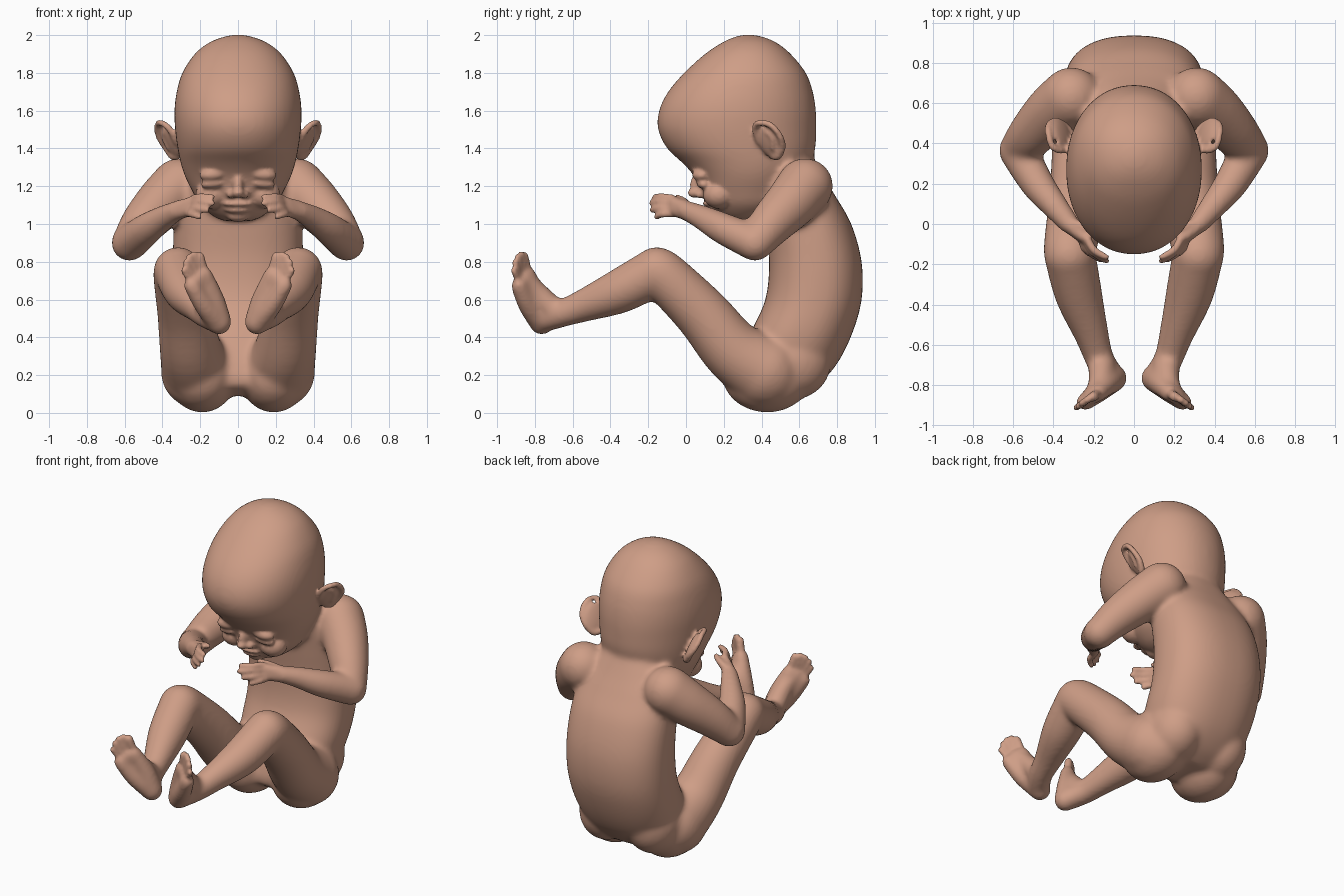
import bpy, bmesh, math
from mathutils import Matrix, Vector

if "Cube" in bpy.data.objects:
    bpy.data.objects.remove(bpy.data.objects["Cube"])

V, F = [], []          # points and faces of the form being built

# one unit sphere reused for every rounded part
tmp = bmesh.new()
bmesh.ops.create_icosphere(tmp, subdivisions=3, radius=1)
tmp.verts.index_update()
SPH_V = [v.co.copy() for v in tmp.verts]
SPH_F = [[v.index for v in f.verts] for f in tmp.faces]
tmp.free()


def spline(rows, n):
    """Catmull-Rom interpolation of rows of numbers."""
    out = []
    for i in range(len(rows) - 1):
        p0, p1 = rows[max(i - 1, 0)], rows[i]
        p2, p3 = rows[i + 1], rows[min(i + 2, len(rows) - 1)]
        for k in range(n):
            t = k / n
            out.append([0.5 * (2 * b + (c - a) * t + (2 * a - 5 * b + 4 * c - d) * t * t
                               + (3 * b - a - 3 * c + d) * t ** 3)
                        for a, b, c, d in zip(p0, p1, p2, p3)])
    out.append(list(rows[-1]))
    return out


def add(points, faces, flip=False):
    o = len(V)
    V.extend(tuple(p) for p in points)
    F.extend([o + i for i in (f[::-1] if flip else f)] for f in faces)


def add_pair(points, faces):
    """Add a part and its mirror image."""
    add(points, faces)
    add([(-p[0], p[1], p[2]) for p in points], faces, True)


def loft_faces(rings, n):
    fs = [[r * n + k, r * n + (k + 1) % n, (r + 1) * n + (k + 1) % n, (r + 1) * n + k]
          for r in range(rings - 1) for k in range(n)]
    return fs + [list(range(n))[::-1], list(range((rings - 1) * n, rings * n))]


def stack(rows, power=2.0, n=48):
    """Horizontal rings from rows of (z, y_front, y_back, half_width)."""
    rows, pts = spline(rows, 5), []
    for z, yf, yb, w in rows:
        for k in range(n):
            c, s = math.cos(2 * math.pi * k / n), math.sin(2 * math.pi * k / n)
            pts.append((math.copysign(abs(c) ** (2 / power), c) * w,
                        (yf + yb) / 2 + math.copysign(abs(s) ** (2 / power), s) * (yb - yf) / 2, z))
    add(pts, loft_faces(len(rows), n))


def ball(c, r, rot=(0, 0, 0)):
    """Ellipsoid, mirrored when it lies off the centre line."""
    m = (Matrix.Translation(c) @ Matrix.Rotation(rot[2], 4, 'Z') @ Matrix.Rotation(rot[1], 4, 'Y')
         @ Matrix.Rotation(rot[0], 4, 'X') @ Matrix.Diagonal((*r, 1)))
    (add_pair if c[0] else add)([m @ v for v in SPH_V], SPH_F)


def limb(rows, n=16):
    """Mirrored pair of round limbs through (x, y, z, radius), with rounded ends."""
    path, pts = spline(rows, 5), []
    u = None
    for i, p in enumerate(path):
        t = (Vector(path[min(i + 1, len(path) - 1)][:3]) - Vector(path[max(i - 1, 0)][:3])).normalized()
        u = t.orthogonal().normalized() if u is None else (u - t * u.dot(t)).normalized()
        w = t.cross(u)
        for k in range(n):
            a = 2 * math.pi * k / n
            pts.append(Vector(p[:3]) + p[3] * (math.cos(a) * u + math.sin(a) * w))
    add_pair(pts, loft_faces(len(path), n))
    for p in (path[0], path[-1]):
        ball(p[:3], (p[3],) * 3)


def skin_object(name, voxel, iterations):
    """Fuse the collected parts into one smooth skin."""
    mesh = bpy.data.meshes.new(name)
    mesh.from_pydata(V, [], F)
    V.clear()
    F.clear()
    ob = bpy.data.objects.new(name, mesh)
    bpy.context.collection.objects.link(ob)
    rm = ob.modifiers.new("fuse", 'REMESH')
    rm.mode, rm.voxel_size, rm.use_smooth_shade = 'VOXEL', voxel, True
    sm = ob.modifiers.new("soften", 'SMOOTH')
    sm.factor, sm.iterations = 0.5, iterations
    dg = bpy.context.evaluated_depsgraph_get()
    done = bpy.data.meshes.new_from_object(ob.evaluated_get(dg))
    ob.modifiers.clear()
    ob.data = done
    return ob


# ---- large forms ----
# head: cranium, face slope and jaw
stack([(1.015, .23, .38, .07), (1.04, .175, .45, .13), (1.1, .115, .54, .2),
       (1.17, .08, .58, .24), (1.25, .045, .62, .28), (1.32, -.015, .66, .303), (1.4, -.1, .685, .32),
       (1.5, -.148, .69, .333), (1.6, -.143, .688, .337), (1.7, -.095, .672, .325),
       (1.8, -.01, .635, .295), (1.9, .1, .555, .23), (1.96, .19, .48, .155),
       (1.99, .255, .41, .08), (2.003, .31, .35, .02)], 2.1)
# torso
stack([(.09, .36, .6, .17), (.15, .27, .7, .26), (.26, .28, .8, .31), (.42, .34, .88, .34),
       (.6, .42, .93, .345), (.8, .44, .93, .345), (1.0, .42, .875, .34),
       (1.15, .4, .79, .32), (1.25, .38, .73, .26), (1.36, .36, .67, .19)], 2.35)
# buttocks
ball((.19, .43, .2), (.185, .24, .2))
ball((.17, .57, .27), (.17, .2, .2))
# thighs, shins
limb([(.21, .42, .22, .2), (.25, .25, .33, .165), (.28, .09, .52, .147),
      (.315, -.1, .71, .133), (.318, -.155, .75, .13)], 32)
limb([(.318, -.155, .75, .128), (.275, -.35, .645, .118), (.21, -.55, .565, .086),
      (.175, -.66, .525, .073), (.13, -.74, .5, .07)], 32)
# feet: inner edge, outer edge, instep
limb([(.1, -.765, .48, .068), (.13, -.79, .6, .06), (.18, -.84, .735, .045)])
limb([(.1, -.765, .48, .066), (.18, -.835, .57, .055), (.245, -.885, .675, .045)])
limb([(.16, -.7, .54, .07), (.17, -.79, .64, .058), (.215, -.862, .72, .04)])
# upper arms, forearms
limb([(.31, .63, 1.2, .15), (.405, .555, 1.11, .138), (.505, .45, 1.0, .118),
      (.575, .37, .9, .095)], 32)
limb([(.575, .365, .9, .097), (.48, .2, .975, .084), (.39, .085, 1.035, .066),
      (.325, .005, 1.07, .053)], 32)
# palms
limb([(.325, .005, 1.08, .046), (.24, -.07, 1.12, .032)])
limb([(.325, .005, 1.06, .046), (.255, -.07, 1.07, .032)])
base = skin_object("body_base", .015, 10)

# ---- fine forms, fused with the base ----
add([v.co.copy() for v in base.data.vertices], [list(p.vertices) for p in base.data.polygons])
bpy.data.objects.remove(base)
# fingers: knuckle, tip
for k, t in [((.235, -.07, 1.135), (.137, -.165, 1.143)), ((.24, -.08, 1.11), (.137, -.183, 1.11)),
             ((.248, -.08, 1.08), (.165, -.178, 1.073)), ((.26, -.07, 1.055), (.205, -.155, 1.037))]:
    mid = Vector(k).lerp(Vector(t), .5) + Vector((.012, -.012, .006))
    limb([(*k, .021), (*mid, .019), (*t, .016)])
# thumbs
limb([(.3, 0, 1.1, .028), (.235, -.02, 1.125, .021), (.19, -.045, 1.14, .017)])
# toes: root, tip, radius
for k, t, r in [((.18, -.84, .745), (.203, -.858, .828), .025), ((.205, -.855, .745), (.233, -.873, .838), .019),
                ((.222, -.87, .735), (.257, -.89, .825), .018), ((.238, -.88, .715), (.276, -.905, .795), .018),
                ((.25, -.885, .69), (.287, -.912, .755), .017)]:
    limb([(*k, r), (*t, r)])
# ears: bowl, rim, inner fold
ball((.36, .45, 1.435), (.022, .075, .1), (.25, .42, -.45))
limb([(.325, .39, 1.43, .018), (.36, .365, 1.5, .018), (.405, .385, 1.535, .017),
      (.425, .445, 1.525, .017), (.422, .495, 1.47, .017), (.385, .51, 1.41, .019),
      (.345, .485, 1.36, .022), (.32, .46, 1.36, .02)])
limb([(.385, .42, 1.49, .011), (.395, .455, 1.46, .012), (.37, .46, 1.4, .012)])
# face: closed eyelids, nose, lips, chin, cheeks
ball((.13, .082, 1.262), (.075, .05, .036), (0, .1, 0))
ball((.13, .095, 1.214), (.07, .04, .026), (0, .1, 0))
ball((0, .07, 1.21), (.03, .05, .055))
ball((0, .05, 1.165), (.035, .042, .028))
ball((.036, .075, 1.157), (.024, .03, .022))
ball((0, .128, 1.107), (.085, .042, .017))
ball((0, .15, 1.072), (.07, .04, .016))
ball((0, .2, 1.045), (.06, .05, .035))
ball((.14, .175, 1.155), (.085, .085, .075))
body = skin_object("baby_body", .0105, 4)
for p in body.data.polygons:
    p.use_smooth = True

# skin colour
skin = bpy.data.materials.new("skin")
skin.diffuse_color = (.62, .34, .24, 1)
skin.use_nodes = True
skin.node_tree.nodes["Principled BSDF"].inputs["Base Color"].default_value = skin.diffuse_color
body.data.materials.clear()
body.data.materials.append(skin)
